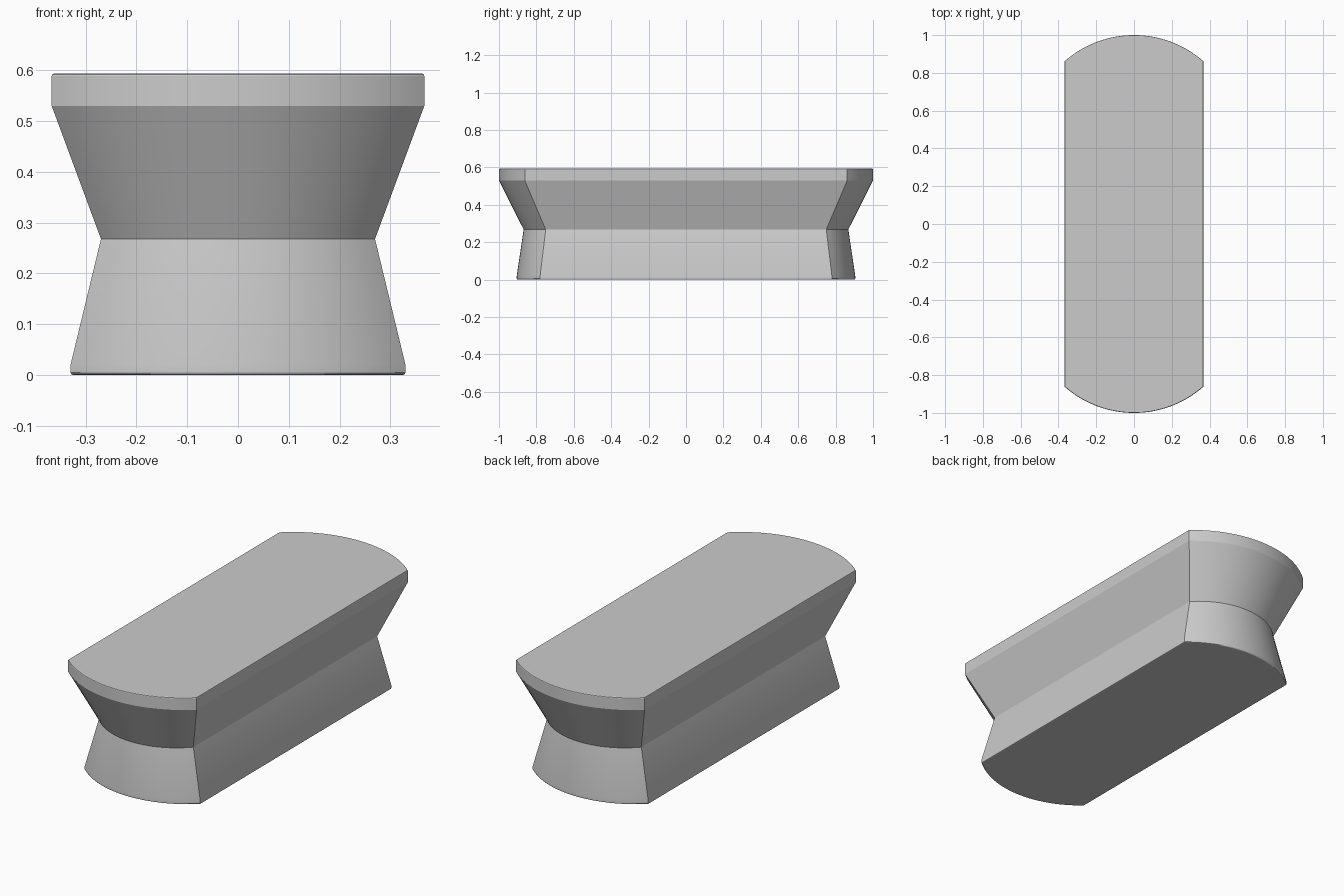
import bpy, bmesh, math

if "Cube" in bpy.data.objects:
    bpy.data.objects.remove(bpy.data.objects["Cube"])

SEGS = 28
# Cross-sections: z, half width, half length at the middle, half length at the corners
LEVELS = [
    (0.000, 0.325, 0.900, 0.775),
    (0.0015, 0.3285, 0.903, 0.778),
    (0.005, 0.330, 0.905, 0.780),
    (0.020, 0.330, 0.905, 0.780),
    (0.268, 0.270, 0.868, 0.750),
    (0.530, 0.367, 1.000, 0.862),
    (0.589, 0.367, 1.000, 0.862),
    (0.592, 0.366, 0.999, 0.861),
    (0.594, 0.363, 0.996, 0.858),
]


def outline(z, w, end, corner):
    """Straight long sides with a circular arc at each end."""
    sag = end - corner
    r = (w * w + sag * sag) / (2 * sag)
    a = math.asin(w / r)
    pts = []
    for side in (1, -1):
        for i in range(SEGS + 1):
            t = a - 2 * a * i / SEGS
            pts.append((side * r * math.sin(t), side * (end - r + r * math.cos(t)), z))
    return pts


# Waisted block, lofted through the sections
bm = bmesh.new()
rings = [[bm.verts.new(p) for p in outline(*lv)] for lv in LEVELS]
n = len(rings[0])
for low, high in zip(rings, rings[1:]):
    for i in range(n):
        j = (i + 1) % n
        bm.faces.new((low[i], low[j], high[j], high[i]))
bm.faces.new(rings[0][::-1])
bm.faces.new(rings[-1])
bmesh.ops.recalc_face_normals(bm, faces=bm.faces[:])

mesh = bpy.data.meshes.new("waisted_block")
bm.to_mesh(mesh)
bm.free()
block = bpy.data.objects.new("waisted_block", mesh)
bpy.context.collection.objects.link(block)

# Smooth arcs, sharp waist, rim and corner edges
bpy.context.view_layer.objects.active = block
block.select_set(True)
bpy.ops.object.shade_smooth_by_angle(angle=math.radians(16))
